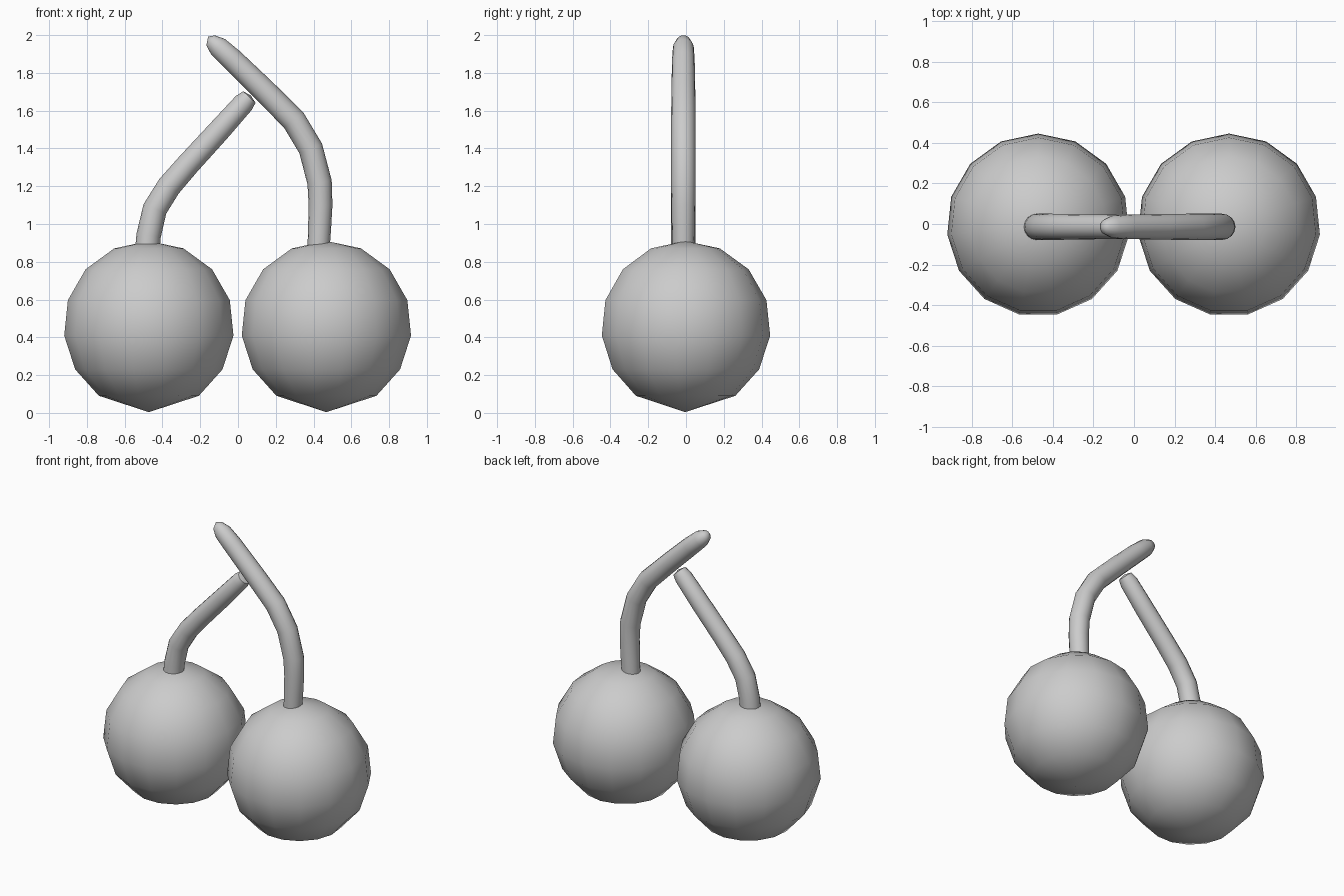
import bpy, bmesh
from math import sin, cos, pi, radians
from mathutils import Vector

cube = bpy.data.objects.get("Cube")
if cube:
    bpy.data.objects.remove(cube, do_unlink=True)

grey = bpy.data.materials.new("plain grey")
grey.use_nodes = True
grey.diffuse_color = (0.6, 0.6, 0.6, 1)
grey.node_tree.nodes["Principled BSDF"].inputs["Base Color"].default_value = (0.6, 0.6, 0.6, 1)


def loft(name, rings, sharp=None):
    """Bridge successive rings; a ring of one point closes the end."""
    bm = bmesh.new()
    loops = [[bm.verts.new(p) for p in ring] for ring in rings]
    for a, b in zip(loops, loops[1:]):
        n = max(len(a), len(b))
        for i in range(n):
            j = (i + 1) % n
            if len(a) == 1:
                bm.faces.new((a[0], b[i], b[j]))
            elif len(b) == 1:
                bm.faces.new((a[i], a[j], b[0]))
            else:
                bm.faces.new((a[i], a[j], b[j], b[i]))
    bmesh.ops.recalc_face_normals(bm, faces=bm.faces)
    for f in bm.faces:
        f.smooth = True
    mesh = bpy.data.meshes.new(name)
    bm.to_mesh(mesh)
    bm.free()
    mesh.materials.append(grey)
    obj = bpy.data.objects.new(name, mesh)
    bpy.context.collection.objects.link(obj)
    if sharp:
        bpy.ops.object.select_all(action='DESELECT')
        obj.select_set(True)
        bpy.context.view_layer.objects.active = obj
        bpy.ops.object.shade_smooth_by_angle(angle=radians(sharp))
    return obj


def fruit(name, x, r=0.453, sides=15):
    """Fifteen-sided ball with rings from the top down and a cone at the base."""
    centre = Vector((x, -0.005, r + 0.004))
    step = 2 * pi / sides
    rings = [[centre + Vector((0, 0, r))]]
    for k in range(1, 7):
        t = k * step
        rings.append([centre + r * Vector((sin(t) * sin(i * step), sin(t) * cos(i * step), cos(t)))
                      for i in range(sides)])
    rings.append([centre - Vector((0, 0, r))])
    return loft(name, rings)


def stem(name, path, radii, tip, y=-0.014, sides=16):
    """Round tube swept along a path of (x, z) points, closed at both ends."""
    pts = [Vector((x, y, z)) for x, z in path]
    rings = [[pts[0]]]
    for i, p in enumerate(pts):
        along = (pts[min(i + 1, len(pts) - 1)] - pts[max(i - 1, 0)]).normalized()
        side = along.cross(Vector((0, 1, 0)))
        rings.append([p + radii[i] * (side * cos(a) + Vector((0, sin(a), 0)))
                      for a in (2 * pi * k / sides for k in range(sides))])
    rings.append([Vector((tip[0], y, tip[1]))])
    return loft(name, rings, 50)


# Pair of fruits
fruit("right_fruit", -0.472)
fruit("left_fruit", 0.468)

# Long stem, running past the join to a rounded tip
stem("long_stem",
     [(0.425, 0.84), (0.432, 0.98), (0.437, 1.1), (0.432, 1.22), (0.385, 1.4),
      (0.295, 1.55), (0.135, 1.71), (-0.03, 1.87), (-0.105, 1.938), (-0.145, 1.972)],
     [0.058, 0.061, 0.063, 0.065, 0.065, 0.065, 0.063, 0.06, 0.055, 0.035], (-0.158, 1.992))

# Short stem, ending against the long one
stem("short_stem",
     [(-0.482, 0.84), (-0.473, 0.94), (-0.44, 1.08), (-0.365, 1.2), (-0.265, 1.315),
      (-0.1, 1.495), (0.03, 1.64), (0.06, 1.672)],
     [0.065, 0.065, 0.065, 0.064, 0.062, 0.06, 0.056, 0.045], (0.068, 1.68))
